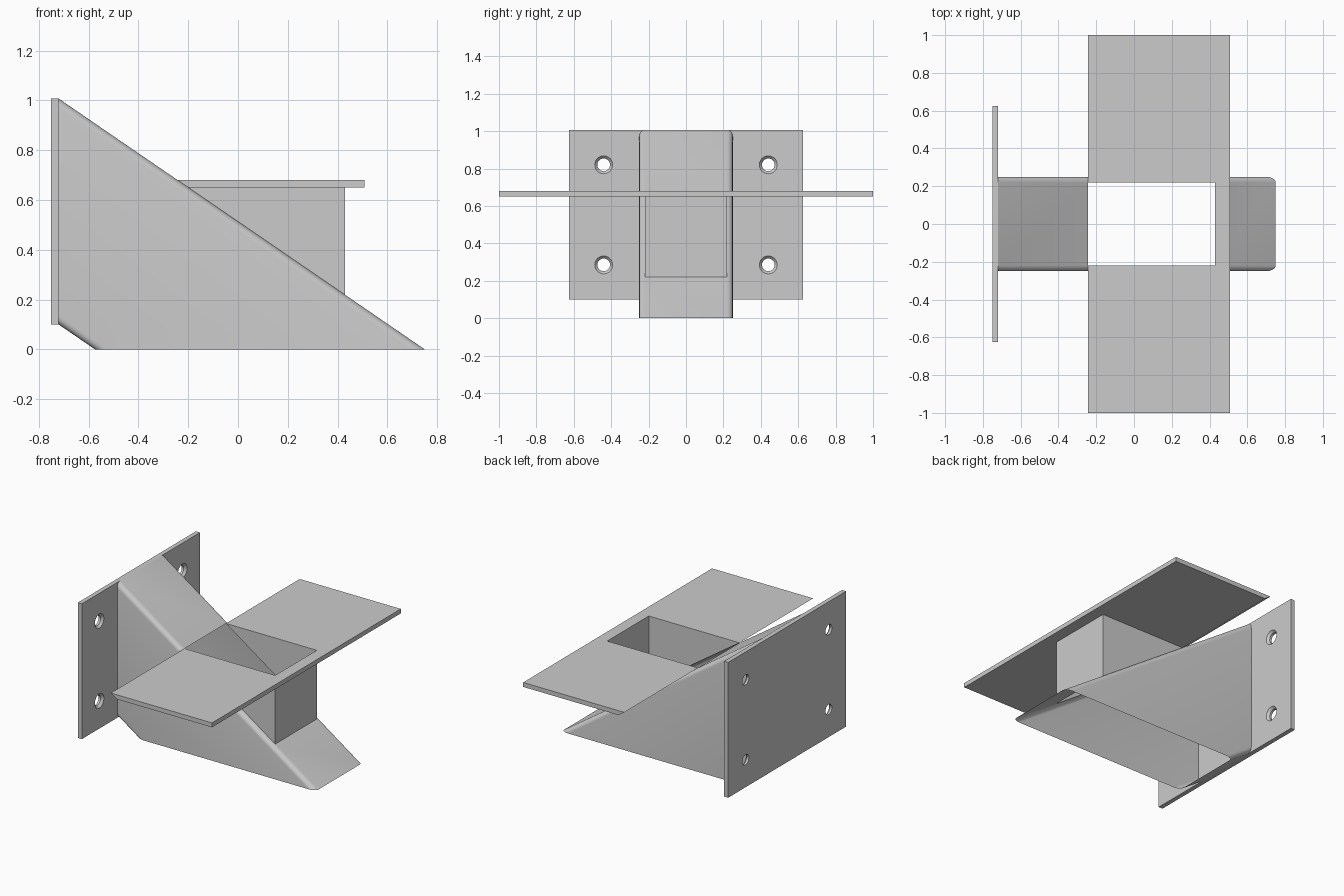
import bpy, bmesh, math
from mathutils import Matrix

if "Cube" in bpy.data.objects:
    bpy.data.objects.remove(bpy.data.objects["Cube"])

X0, X1, H = -0.72, 0.75, 1.007        # tube start, tip, height at the plate
S = H / (X1 - X0)                     # slope of the tube
FZ0, FZ1 = 0.65, 0.68                 # flange underside and top
HX1, HY = 0.43, 0.22                  # chute opening


def slope_z(x):
    return (X1 - x) * S


def slope_x(z):
    return X1 - z / S


HX0 = slope_x(FZ1)                    # flange back edge lies on the slope


def make(name, bm):
    me = bpy.data.meshes.new(name)
    bm.normal_update()
    bm.to_mesh(me)
    bm.free()
    ob = bpy.data.objects.new(name, me)
    bpy.context.collection.objects.link(ob)
    return ob


def smooth(ob):
    bpy.ops.object.select_all(action='DESELECT')
    ob.select_set(True)
    bpy.context.view_layer.objects.active = ob
    bpy.ops.object.shade_smooth_by_angle(angle=math.radians(30))


def face(bm, pts):
    return bm.faces.new([bm.verts.new(p) for p in pts])


# wall plate
bm = bmesh.new()
bmesh.ops.create_cube(bm, size=1, matrix=Matrix.Translation((-0.735, 0, 0.5535))
                      @ Matrix.Diagonal((0.03, 1.25, 0.907, 1)))
plate = make("wall_plate", bm)

# countersunk bolt hole cutters: back radius, front radius, depth, x centre
shapes = {"bolt_hole_cutter": (0.034, 0.034, 0.1, -0.735),
          "countersink_cutter": (0.034, 0.062, 0.03, -0.72)}
for name, (r1, r2, depth, x) in shapes.items():
    bm = bmesh.new()
    for y in (-0.44, 0.44):
        for z in (0.285, 0.82):
            bmesh.ops.create_cone(bm, cap_ends=True, segments=32, radius1=r1,
                                  radius2=r2, depth=depth,
                                  matrix=Matrix.Translation((x, y, z))
                                  @ Matrix.Rotation(math.pi / 2, 4, 'Y'))
    cutter = make(name, bm)
    cutter.hide_render = True
    cutter.hide_set(True)
    mod = plate.modifiers.new(name, 'BOOLEAN')
    mod.object = cutter
    mod.solver = 'EXACT'
smooth(plate)

# slanted tube: rounded section as (y, vertical drop), cut by plate and floor
W, DROP, R, N = 0.25, 0.907, 0.03, 6
k = math.hypot(1, S)                  # perpendicular to vertical distance
section = []
for cy, ct, a0 in ((1, 0, 0), (-1, 0, 90), (-1, 1, 180), (1, 1, 270)):
    for i in range(N + 1):
        a = math.radians(a0 + 90 * i / N)
        mid = DROP - R * k if ct else R * k
        section.append((cy * (W - R) + R * math.cos(a), mid - R * k * math.sin(a)))
bm = bmesh.new()
for i, (ya, ta) in enumerate(section):
    yb, tb = section[(i + 1) % len(section)]
    # the flat top is interrupted by the chute opening
    spans = [(X0, HX0), (HX1, None)] if i == N else [(X0, None)]
    for s, e in spans:
        ea = X1 - ta / S if e is None else e
        eb = X1 - tb / S if e is None else e
        face(bm, [(s, yb, slope_z(s) - tb), (eb, yb, slope_z(eb) - tb),
                  (ea, ya, slope_z(ea) - ta), (s, ya, slope_z(s) - ta)])
bmesh.ops.remove_doubles(bm, verts=bm.verts, dist=0.0005)
smooth(make("slanted_tube", bm))

# chute walls between the tube opening and the flange
bm = bmesh.new()
side = [(slope_x(FZ0), FZ0), (HX1, slope_z(HX1)), (HX1, FZ0)]
face(bm, [(x, -HY, z) for x, z in side])
face(bm, [(x, HY, z) for x, z in reversed(side)])
face(bm, [(HX1, -HY, slope_z(HX1)), (HX1, HY, slope_z(HX1)),
          (HX1, HY, FZ0), (HX1, -HY, FZ0)])
bmesh.ops.remove_doubles(bm, verts=bm.verts, dist=0.0005)
make("chute", bm)

# U-shaped seat flange, its back ends bevelled to the tube slope
bm = bmesh.new()
xb = slope_x(FZ0)
outline = [(xb, -1), (0.507, -1), (0.507, 1), (xb, 1),
           (xb, HY), (HX1, HY), (HX1, -HY), (xb, -HY)]
f = face(bm, [(x, y, FZ0) for x, y in outline])
top = bmesh.ops.extrude_face_region(bm, geom=[f])
for v in [g for g in top["geom"] if isinstance(g, bmesh.types.BMVert)]:
    v.co.z = FZ1
    if v.co.x < 0:
        v.co.x = HX0
bmesh.ops.recalc_face_normals(bm, faces=bm.faces)
make("seat_flange", bm)
